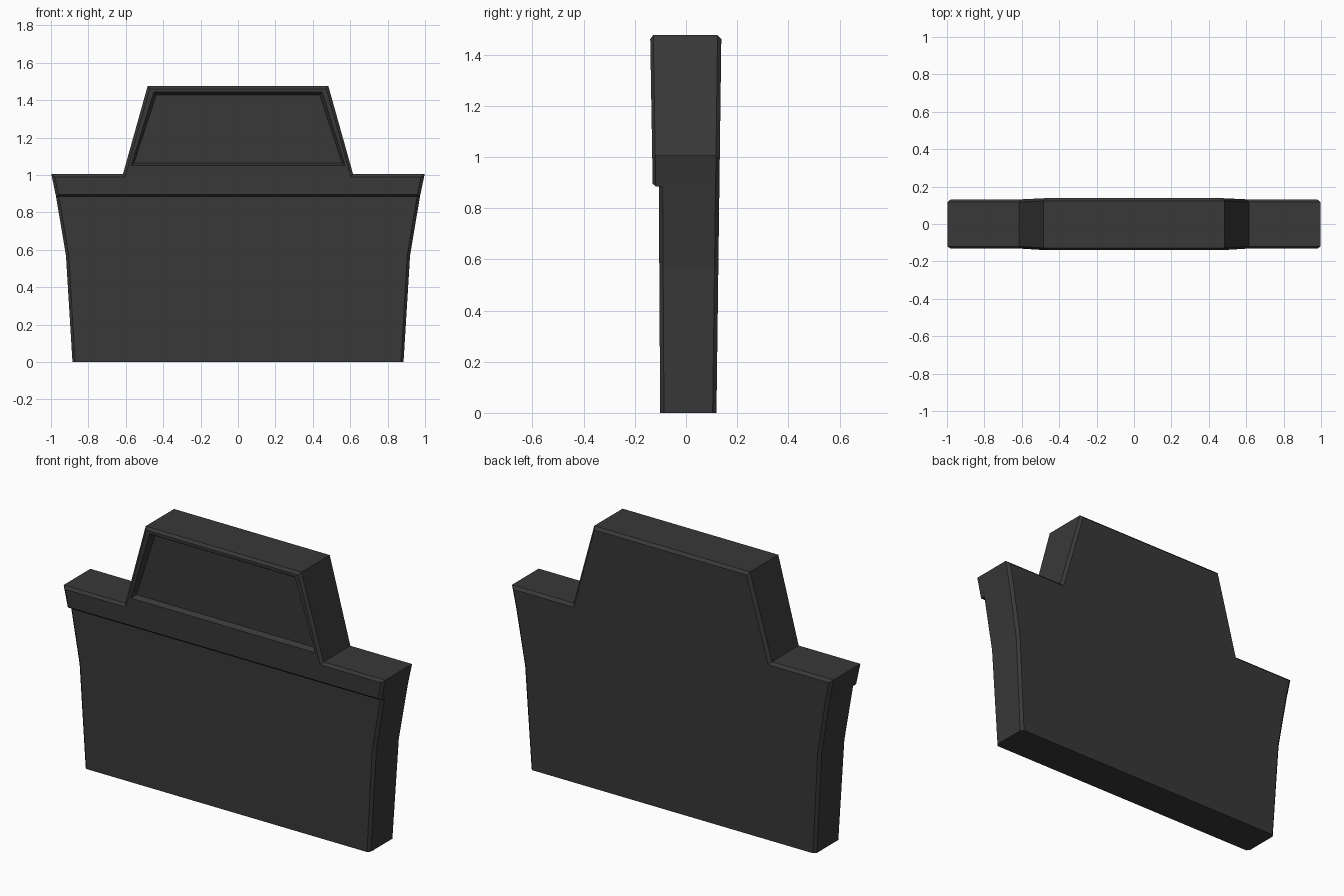
import bpy, bmesh

if "Cube" in bpy.data.objects:
    bpy.data.objects.remove(bpy.data.objects["Cube"])

bm = bmesh.new()


def back_y(z):
    return 0.119 + 0.0130 * z


def lower_front_y(z):
    return -0.101 - 0.006 * z


def upper_front_y(z):
    return -0.130 - 0.017 * (z - 0.885)


def mirrored(half):
    return half + [(-x, z) for x, z in reversed(half)]


def loop(points, depth, shift=0.0):
    return [bm.verts.new((x, depth(z) + shift, z)) for x, z in points]


def bridge(a, b, skip=()):
    n = len(a)
    for i in range(n):
        if i not in skip:
            j = (i + 1) % n
            bm.faces.new((a[i], a[j], b[j], b[i]))


C = 0.015       # chamfer size
SEAM = 0.885    # height of the lip

# Lower panel, open at the seam
outer = mirrored([(0.885, 0), (0.92, 0.57), (0.973, SEAM)])
inner = mirrored([(0.871, 0), (0.905, 0.57), (0.957, SEAM)])
lb_in, lb = loop(inner, back_y), loop(outer, back_y, -C)
lf, lf_in = loop(outer, lower_front_y, C), loop(inner, lower_front_y)
for a, b in ((lb_in, lb), (lb, lf), (lf, lf_in)):
    bridge(a, b, skip=(2,))
bm.faces.new(lb_in)
bm.faces.new(lf_in)
bm.faces.new((lb_in[5], lb[5], lf[5], lf_in[5], lf_in[0], lf[0], lb[0], lb_in[0]))

# Upper panel with shoulders and headrest
top = [(0.998, 1.005), (0.615, 1.005), (0.483, 1.476)]
top_in = [(0.979, 0.99), (0.603, 0.99), (0.472, 1.461)]
outer = mirrored([(0.973, SEAM)] + top)
inner = mirrored([(0.957, SEAM)] + top_in)
lip_in = mirrored([(0.959, SEAM + 0.01)] + top_in)
ub_in, ub = loop(inner, back_y), loop(outer, back_y, -C)
uf, uf_in = loop(outer, upper_front_y, 0.012), loop(lip_in, upper_front_y)
bridge(ub_in, ub, skip=(7,))
bridge(ub, uf, skip=(7,))
bridge(uf, uf_in)
bm.faces.new(ub_in)

# Underside of the lip
bm.faces.new((uf[0], uf[7], lf[3], lf_in[3], lf_in[2], lf[2]))

# Recessed headrest window
rim = loop(mirrored([(0.572, 1.05), (0.45, 1.445)]), upper_front_y)
pane = loop(mirrored([(0.556, 1.063), (0.437, 1.428)]), upper_front_y, 0.028)
f = uf_in
bm.faces.new((f[3], f[4], rim[2], rim[1]))
bm.faces.new((f[2], f[3], rim[1], rim[0]))
bm.faces.new((f[4], f[5], rim[3], rim[2]))
bm.faces.new((f[2], f[1], f[0], f[7], f[6], f[5], rim[3], rim[0]))
bridge(rim, pane)
bm.faces.new(pane)

bmesh.ops.remove_doubles(bm, verts=bm.verts, dist=0.0005)
bmesh.ops.recalc_face_normals(bm, faces=bm.faces)

mesh = bpy.data.meshes.new("seat_backrest")
bm.to_mesh(mesh)
bm.free()
obj = bpy.data.objects.new("seat_backrest", mesh)
bpy.context.collection.objects.link(obj)

# Charcoal upholstery
mat = bpy.data.materials.new("charcoal")
mat.diffuse_color = (0.04, 0.04, 0.04, 1)
mat.use_nodes = True
mat.node_tree.nodes["Principled BSDF"].inputs["Base Color"].default_value = mat.diffuse_color
mesh.materials.append(mat)
